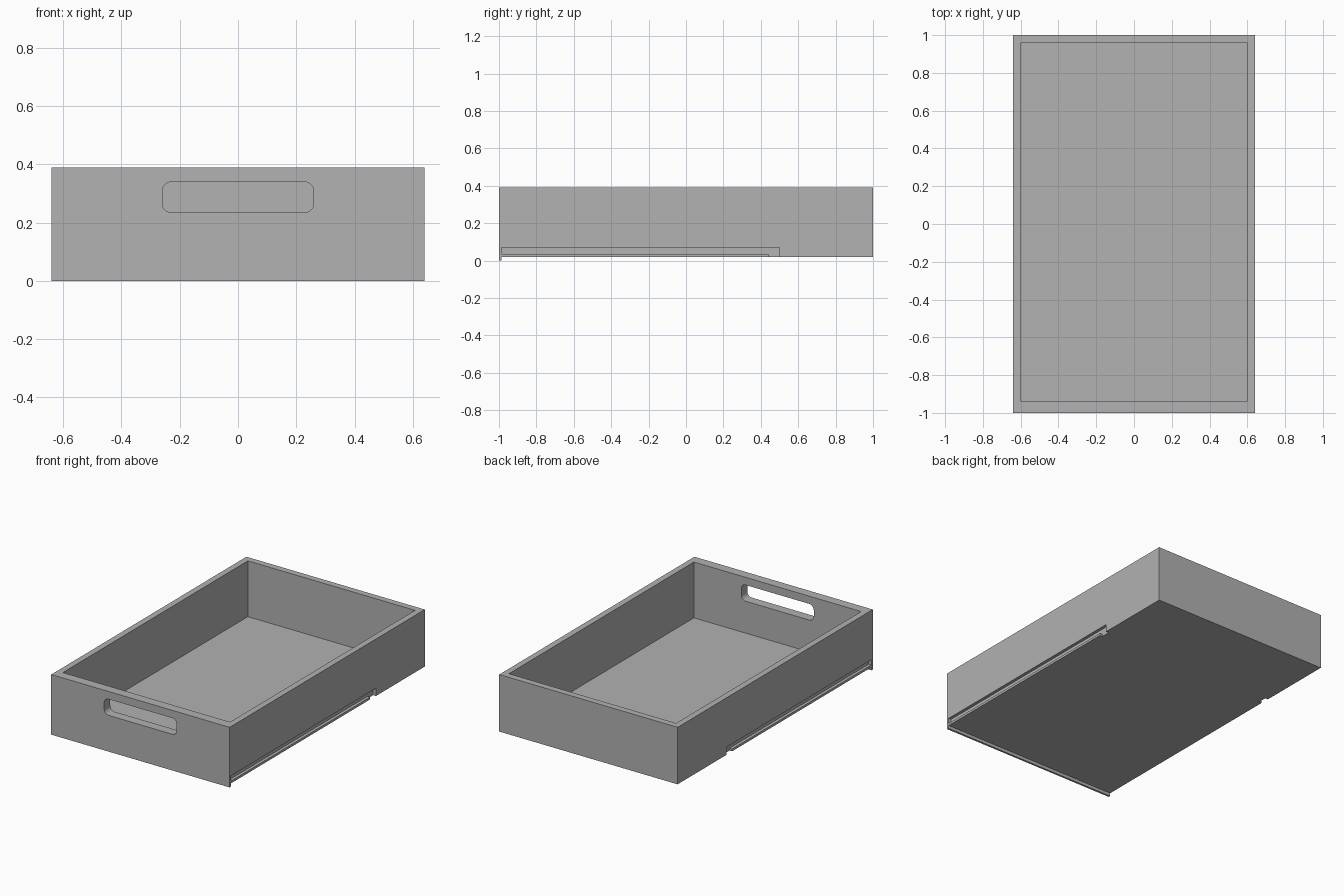
import bpy
import bmesh
import math
from mathutils import Vector

cube = bpy.data.objects.get("Cube")
if cube:
    bpy.data.objects.remove(cube, do_unlink=True)

W, L, H = 0.64, 1.0, 0.39        # half width, half length, height
BASE = 0.02                      # underside of the tray
LIP = -0.987                     # back of the thin front lip
NOTCH = 0.02                     # depth of the side recesses

grey = bpy.data.materials.new("plain_grey")
grey.use_nodes = True
grey.diffuse_color = (0.445, 0.445, 0.445, 1)
grey.node_tree.nodes["Principled BSDF"].inputs["Base Color"].default_value = grey.diffuse_color


def prism(name, points, sweep):
    """Extrude a closed outline along a vector into a solid."""
    bm = bmesh.new()
    face = bm.faces.new([bm.verts.new(p) for p in points])
    top = bmesh.ops.extrude_face_region(bm, geom=[face])["geom"]
    moved = [v for v in top if isinstance(v, bmesh.types.BMVert)]
    bmesh.ops.translate(bm, verts=moved, vec=Vector(sweep))
    bmesh.ops.recalc_face_normals(bm, faces=bm.faces)
    mesh = bpy.data.meshes.new(name)
    bm.to_mesh(mesh)
    bm.free()
    mesh.materials.append(grey)
    obj = bpy.data.objects.new(name, mesh)
    bpy.context.collection.objects.link(obj)
    return obj


def box(name, x0, x1, y0, y1, z0, z1):
    outline = [(x0, y0, z0), (x1, y0, z0), (x1, y1, z0), (x0, y1, z0)]
    return prism(name, outline, (0, 0, z1 - z0))


def cut(target, cutter):
    """Subtract the cutter for good, then delete it."""
    mod = target.modifiers.new("cut", "BOOLEAN")
    mod.operation = "DIFFERENCE"
    mod.solver = "EXACT"
    mod.object = cutter
    bpy.context.view_layer.objects.active = target
    bpy.ops.object.modifier_apply(modifier=mod.name)
    bpy.data.objects.remove(cutter, do_unlink=True)


def rounded_slot(half_w, z0, z1, r, y, steps=8):
    """Outline of a rounded rectangle in the front plane."""
    corners = [(half_w - r, z1 - r), (r - half_w, z1 - r),
               (r - half_w, z0 + r), (half_w - r, z0 + r)]
    points = []
    for i, (cx, cz) in enumerate(corners):
        for k in range(steps + 1):
            a = math.pi / 2 * (i + k / steps)
            points.append((cx + r * math.cos(a), y, cz + r * math.sin(a)))
    return points


# Tray body: side profile with the lip hanging below the front
profile = [(-L, 0), (LIP, 0), (LIP, BASE), (L, BASE), (L, H), (-L, H)]
tray = prism("drawer_tray", [(-W, y, z) for y, z in profile], (2 * W, 0, 0))

# Hollow interior
cut(tray, box("cavity_cutter", -0.6, 0.6, -0.938, 0.958, 0.028, 0.6))

# Hand hole through the front wall
cut(tray, prism("handle_cutter", rounded_slot(0.26, 0.235, 0.34, 0.032, -1.1), (0, 0.3, 0)))

# Recess along the foot of each side, with a shorter runner inside
for side, word in ((1, "left"), (-1, "right")):
    xs = sorted((side * (W - NOTCH), side * (W + 0.1)))
    cut(tray, box("recess_cutter", *xs, LIP, 0.5, BASE - 0.1, 0.07))
    xs = sorted((side * (W - NOTCH - 0.004), side * (W - 0.001)))
    box(word + "_runner", *xs, LIP, 0.44, BASE, 0.035)

# Smooth only the rounded ends of the hand hole
bpy.ops.object.select_all(action="DESELECT")
tray.select_set(True)
bpy.context.view_layer.objects.active = tray
bpy.ops.object.shade_smooth_by_angle(angle=math.radians(30))
